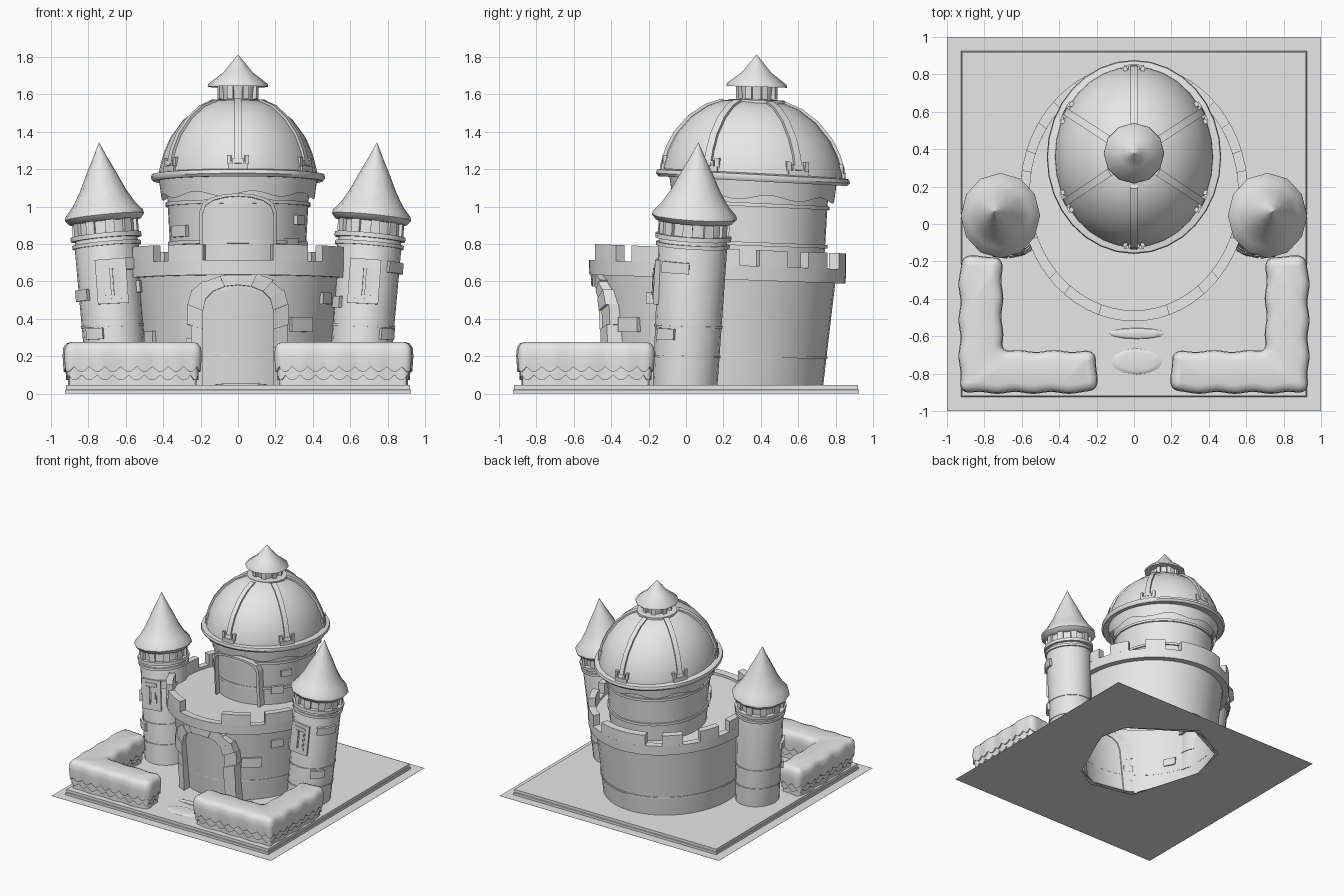
import bpy, bmesh, math, random
from math import sin, cos, pi, radians

if "Cube" in bpy.data.objects:
    bpy.data.objects.remove(bpy.data.objects["Cube"])

random.seed(4)
STONE = bpy.data.materials.new("plain_grey")
STONE.diffuse_color = (0.8, 0.8, 0.8, 1)
STONE.use_nodes = True
STONE.node_tree.nodes["Principled BSDF"].inputs["Base Color"].default_value = STONE.diffuse_color


def tube(bm, rings, caps=True):
    """Bridge a list of point rings and close the ends."""
    vs = [[bm.verts.new(p) for p in r] for r in rings]
    n = len(vs[0])
    for a, b in zip(vs, vs[1:]):
        for i in range(n):
            j = (i + 1) % n
            bm.faces.new((a[i], a[j], b[j], b[i]))
    if caps:
        bm.faces.new(vs[0][::-1])
        bm.faces.new(vs[-1])


def finish(name, bm, angle=35):
    bmesh.ops.remove_doubles(bm, verts=bm.verts, dist=0.0002)
    bmesh.ops.recalc_face_normals(bm, faces=bm.faces)
    me = bpy.data.meshes.new(name)
    bm.to_mesh(me)
    bm.free()
    me.materials.append(STONE)
    ob = bpy.data.objects.new(name, me)
    bpy.context.collection.objects.link(ob)
    bpy.ops.object.select_all(action='DESELECT')
    ob.select_set(True)
    bpy.context.view_layer.objects.active = ob
    bpy.ops.object.shade_smooth_by_angle(angle=radians(angle))
    return ob


class Axis:
    """Leaning, tilted, elliptical axis; angle 0 faces the front."""
    def __init__(s, cx, cy, sx=1, lean=(0, 0), tilt=(0, 0), zref=1):
        s.cx, s.cy, s.sx, s.lean, s.tilt, s.zref = cx, cy, sx, lean, tilt, zref

    def pt(s, r, a, z):
        dx, dy = s.sx * r * sin(a), -r * cos(a)
        k = min(1, z / s.zref)
        return (s.cx + s.lean[0] * z + dx, s.cy + s.lean[1] * z + dy,
                z + k * (s.tilt[0] * dx + s.tilt[1] * dy))

    def at_x(s, x, z, r):
        return s.pt(r, math.asin(x / (s.sx * r)), z)


def lathe(bm, ax, prof, seg=32, caps=False, wave=0):
    tube(bm, [[ax.pt(r, 2 * pi * i / seg, z + (wave * sin(16 * pi * i / seg) if k == 0 else 0))
               for i in range(seg)] for k, (r, z) in enumerate(prof)], caps)


def band(bm, ax, r0, r1, z0, z1, seg=32):
    lathe(bm, ax, [(r0, z0), (r1, z0), (r1, z1), (r0, z1)], seg)


def patch(bm, ax, r0, r1, deg0, deg1, z0, z1, n=1):
    """Curved box on the axis surface."""
    rings = []
    for i in range(n + 1):
        a = radians(deg0 + (deg1 - deg0) * i / n)
        rings.append([ax.pt(r0, a, z0), ax.pt(r1, a, z0), ax.pt(r1, a, z1), ax.pt(r0, a, z1)])
    tube(bm, rings)


def arch(w, z0, spring, top):
    up = [z0 + (spring - z0) * k / 4 for k in range(4)]
    return ([(-w, z) for z in up]
            + [(-w * cos(pi * k / 8), spring + (top - spring) * sin(pi * k / 8) ** .8) for k in range(9)]
            + [(w, z) for z in reversed(up)])


def arch_panel(bm, ax, rf, pts, off):
    half = pts[:len(pts) // 2 + 1]
    rows = [[bm.verts.new(ax.at_x(x * k / 6, z, rf(z) + off)) for k in range(-6, 7)] for x, z in half]
    for a, b in zip(rows, rows[1:]):
        for i in range(12):
            bm.faces.new((a[i], a[i + 1], b[i + 1], b[i]))


def arch_stones(bm, ax, rf, front, inner, outer, jit):
    pairs = list(zip(inner, outer))
    for (i0, o0), (i1, o1) in zip(pairs, pairs[1:]):
        s = 1 + random.uniform(-jit, jit)
        d = random.uniform(-.06, .06) * jit
        rings = []
        for (ix, iz), (ox, oz) in ((i0, o0), (i1, o1)):
            ox, oz = ix + (ox - ix) * s, iz + (oz - iz) * s
            rings.append([ax.at_x(ix, iz, rf(iz) - .01), ax.at_x(ox, oz, rf(oz) - .01),
                          ax.at_x(ox, oz, front(oz) + d), ax.at_x(ix, iz, front(iz) + d)])
        tube(bm, rings)


def stones(name, ax, rf, spec, out=.022):
    bm = bmesh.new()
    for a, z, w, h in spec:
        patch(bm, ax, rf(z) - .015, rf(z) + out, a - w / 2, a + w / 2, z - h / 2, z + h / 2, 2)
    finish(name, bm)


# ---- ground: thin sheet and stepped slab, both open under the keep
def square(h, z):
    return [(x * h, y * h, z) for x, y in
            ((1, -1), (1, 0), (1, 1), (0, 1), (-1, 1), (-1, 0), (-1, -1), (0, -1))]


low = [(.32, -.26), (.55, .25), (.5, .48), (.02, .825), (-.33, .64), (-.4, .3), (-.22, -.29), (.14, -.37)]
high = [(.32, -.29), (.495, .20), (.45, .42), (-.02, .725), (-.36, .56), (-.46, .24), (-.27, -.32), (.09, -.39)]
bm = bmesh.new()
tube(bm, [[(x, y, 0) for x, y in low], square(1, 0), square(1, .001), [(x, y, .001) for x, y in low]], False)
finish("ground_sheet", bm, 5)
bm = bmesh.new()
tube(bm, [square(h, z) for h, z in ((.924, .001), (.924, .02), (.92, .023), (.92, .045))]
     + [[(x, y, .045) for x, y in high]], False)
finish("ground_slab", bm, 5)

# ---- curtain wall
wall = Axis(0, .168, .885, tilt=(0, -.037), zref=.65)
wall_r = lambda z: .565 + .065 * (z - .05) / .55
bm = bmesh.new()
lathe(bm, wall, [(.565, .04), (.632, .63)], 40)
band(bm, wall, wall_r(.2), wall_r(.2) + .007, .194, .206, 40)
finish("curtain_wall", bm)
bm = bmesh.new()
bm.faces.new([bm.verts.new(wall.pt(.632, 2 * pi * i / 40, .67)) for i in range(40)])
finish("wall_walk_floor", bm)

# battlements
bm = bmesh.new()
lathe(bm, wall, [(.632, .612), (.685, .612), (.688, .69), (.63, .69), (.63, .66)], 60)
for a, b in ((18, 38), (48, 68), (78, 100), (109, 123), (135, 149)):
    for s in (1, -1):
        patch(bm, wall, .63, .688, s * a, s * b, .69, .775, 3)
patch(bm, wall, .63, .688, 161, 199, .69, .775, 6)
finish("battlements", bm)
stones("wall_stones", wall, wall_r,
       [(39, .36, 15, .075), (-27, .26, 8, .05), (58, .5, 9, .06), (-62, .3, 10, .06)])

# ---- gate
bm = bmesh.new()
inner = arch(.187, .045, .43, .56)
arch_panel(bm, wall, wall_r, inner, .006)
finish("gate_panel", bm)
bm = bmesh.new()
arch_stones(bm, wall, wall_r, lambda z: .645 + .04 * z, inner, arch(.262, .045, .46, .622), .16)
finish("gate_arch_stones", bm)

# ---- round keep
keep = Axis(0, .358, .945, tilt=(0, -.05), zref=1.1)
keep_r = lambda z: .383 + .06 * (z - .76)
bm = bmesh.new()
lathe(bm, keep, [(.376, .66), (.383, .76), (.4, 1.04), (.41, 1.14)], 36)
for z in (.8, 1.01):
    band(bm, keep, keep_r(z), keep_r(z) + .012, z - .01, z + .01, 36)
finish("keep_wall", bm)
bm = bmesh.new()
lathe(bm, keep, [(.434, 1.05), (.447, 1.14), (.40, 1.15)], 64, wave=.014)
finish("wavy_trim", bm)
bm = bmesh.new()
inner = arch(.187, .66, .95, 1.035)
arch_panel(bm, keep, keep_r, inner, .006)
finish("balcony_panel", bm)
bm = bmesh.new()
arch_stones(bm, keep, keep_r, lambda z: keep_r(z) + .045, inner, arch(.205, .66, .96, 1.05), 0)
finish("balcony_arch", bm)
stones("keep_stones", keep, keep_r,
       [(-56, .86, 20, .06), (50, .79, 14, .06), (60, .92, 12, .05)])

# ---- dome
dome = Axis(0, .349, .875, lean=(0, .008), tilt=(0, -.052), zref=1.1)
prof = [(.487, 1.14), (.48, 1.2), (.455, 1.285), (.413, 1.37), (.335, 1.463), (.245, 1.528), (.16, 1.56),
        (.1, 1.57)]
bm = bmesh.new()
lathe(bm, dome, prof, 32)
finish("dome", bm, 40)
bm = bmesh.new()
rim = Axis(0, .349, .9, lean=(0, .008), tilt=(0, -.052), zref=1.1)
lathe(bm, rim, [(.40, 1.14), (.505, 1.136), (.518, 1.152), (.513, 1.172), (.465, 1.18)], 32)
finish("dome_rim", bm, 50)
bm = bmesh.new()
for k in range(6):
    c = k * pi / 3
    rings = []
    for r, z in prof[1:-1]:
        d = .02 / r
        rings.append([dome.pt(r - .01, c - d, z), dome.pt(r + .014, c - d, z + .008),
                      dome.pt(r + .014, c + d, z + .008), dome.pt(r - .01, c + d, z)])
    tube(bm, rings)
    # decorative rib feet
    g = math.degrees(c)
    patch(bm, dome, .46, .494, g - 7, g + 7, 1.175, 1.205, 4)
    patch(bm, dome, .455, .488, g - 4, g + 4, 1.2, 1.235, 2)
    for s in (-1, 1):
        patch(bm, dome, .455, .486, g + s * 5, g + s * 8, 1.2, 1.25)
finish("dome_ribs", bm)

# lantern on the dome
top = Axis(0, .378, 1, tilt=(0, -.03))
bm = bmesh.new()
lathe(bm, top, [(.152, 1.55), (.152, 1.57), (.088, 1.573), (.1, 1.65)], 16)
for k in range(8):
    patch(bm, top, .09, .114, k * 45 + 14, k * 45 + 31, 1.575, 1.648)
finish("lantern", bm)
bm = bmesh.new()
lathe(bm, top, [(.1, 1.645), (.162, 1.64), (.16, 1.655), (.078, 1.718), (.04, 1.765), (.001, 1.812)], 12)
finish("lantern_roof", bm, 50)

# ---- side towers
tower_r = lambda z: .172 + .015 * z
tower_stones = {"left": [(-62, .53, 40, .06), (75, .56, 34, .06), (-35, .32, 34, .06), (42, .68, 24, .06)],
                "right": [(62, .68, 48, .06), (-68, .48, 40, .06), (50, .32, 34, .06)]}
for side, s in (("left", -1), ("right", 1)):
    ax = Axis(s * .643, -.007, .93, lean=(s * .075, .055), tilt=(-s * .1, -.065), zref=.9)
    bm = bmesh.new()
    lathe(bm, ax, [(.173, .04), (.184, .8), (.17, .85), (.17, .945)], 20)
    for z in (.2, .36):
        band(bm, ax, tower_r(z), tower_r(z) + .006, z - .006, z + .006, 20)
    band(bm, ax, .18, .197, .785, .805, 20)
    band(bm, ax, .17, .203, .825, .85, 20)
    for k in range(10):
        patch(bm, ax, .165, .19, k * 36, k * 36 + 16, .85, .93)
    finish(side + "_tower", bm)
    bm = bmesh.new()
    lathe(bm, ax, [(.17, .915), (.205, .918), (.228, .945), (.222, .965), (.18, 1.01), (.135, 1.08),
                   (.09, 1.17), (.042, 1.26), (.001, 1.342)], 12)
    finish(side + "_tower_roof", bm, 50)
    # window with raised frame and two panes
    bm = bmesh.new()
    a = -s * 4
    patch(bm, ax, .16, .211, a - 25, a + 25, .475, .71)
    patch(bm, ax, .17, .204, a - 15, a + 15, .50, .685)
    for d in (-1, 1):
        patch(bm, ax, .17, .206, a + d * 2, a + d * 12, .52, .66)
    finish(side + "_tower_window", bm)
    stones(side + "_tower_stones", ax, tower_r, tower_stones[side])

# ---- L-shaped hedges with scalloped skirts
corners = [(.925, -.178), (.712, -.178), (.712, -.687), (.205, -.687), (.205, -.895), (.925, -.895)]
line = []
for (x0, y0), (x1, y1) in zip(corners, corners[1:] + corners[:1]):
    n = round(math.hypot(x1 - x0, y1 - y0) / .007)
    line += [(x0 + (x1 - x0) * i / n, y0 + (y1 - y0) * i / n) for i in range(n)]
N = len(line)
for _ in range(70):
    line = [tuple((line[i - 1][c] + 2 * line[i][c] + line[(i + 1) % N][c]) / 4 for c in (0, 1))
            for i in range(N)]


def hedge_ring(s, off, z, scallop=0, phase=0):
    """Outline pushed outward by off, with a gentle ripple and optional scallops."""
    ring = []
    for i, (x, y) in enumerate(line):
        tx, ty = line[(i + 1) % N][0] - line[i - 1][0], line[(i + 1) % N][1] - line[i - 1][1]
        o = (off + .005 * sin(i * 2 * pi * 15 / N)) / math.hypot(tx, ty)
        ring.append((s * (x + ty * o), y - tx * o, z - scallop * abs(sin(i * pi * 34 / N + phase))))
    return ring


for side, s in (("left", -1), ("right", 1)):
    bm = bmesh.new()
    tube(bm, [hedge_ring(s, -.02, .002), hedge_ring(s, -.02, .12)], False)
    tube(bm, [hedge_ring(s, -.02, .10, .028, pi / 2), hedge_ring(s, -.01, .10, .028, pi / 2),
              hedge_ring(s, -.008, .15)], False)
    tube(bm, [hedge_ring(s, -.008, .145, .028), hedge_ring(s, .002, .145, .028), hedge_ring(s, .008, .2),
              hedge_ring(s, .004, .245), hedge_ring(s, -.012, .268), hedge_ring(s, -.04, .277)], False)
    # flat top
    bm.faces.new([bm.verts.new(p) for p in hedge_ring(s, -.04, .277)])
    finish(side + "_hedge", bm, 50)

# ---- stepping stones before the gate
bm = bmesh.new()
for y, rx, ry in ((-.585, .15, .03), (-.735, .14, .07)):
    lathe(bm, Axis(.015, y, rx / ry), [(ry, .044), (ry * .9, .05), (ry * .7, .053)], 12, True)
finish("stepping_stones", bm)
